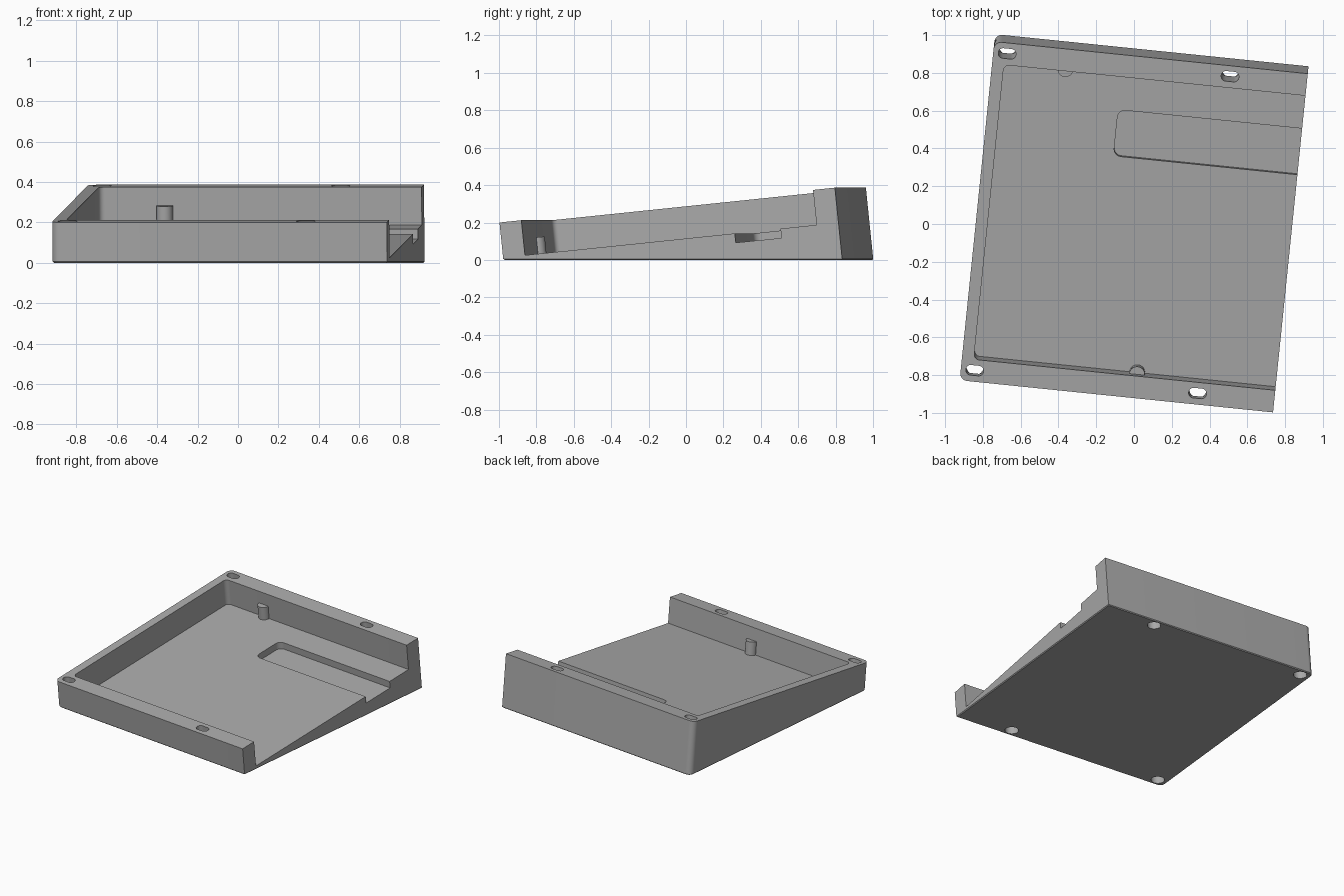
import bpy, bmesh, math
from mathutils import Matrix, Vector

if "Cube" in bpy.data.objects:
    bpy.data.objects.remove(bpy.data.objects["Cube"])

HALF, LENGTH, WALL, DEPTH = 0.834, 1.812, 0.118, 0.188

# Tilted tray frame: x across, y up the slope, z out of the top face
FRAME = (Matrix.Rotation(math.radians(-5.85), 4, 'Z')
         @ Matrix.Translation((0, -0.917, 0.2))
         @ Matrix.Rotation(math.radians(5.9), 4, 'X'))

grey = bpy.data.materials.new("matte grey")
grey.use_nodes = True
grey.diffuse_color = (0.4, 0.4, 0.4, 1)
grey.node_tree.nodes["Principled BSDF"].inputs["Base Color"].default_value = (0.4, 0.4, 0.4, 1)


def outline(x0, x1, y0, y1, left, right, steps=8):
    """Rectangle with rounded left and right corners."""
    pts = []
    corners = ((x1, y1, right, 0), (x0, y1, left, 90), (x0, y0, left, 180), (x1, y0, right, 270))
    for x, y, r, start in corners:
        if r == 0:
            pts.append((x, y))
            continue
        cx = x - r if x == x1 else x + r
        cy = y - r if y == y1 else y + r
        for i in range(steps + 1):
            a = math.radians(start + 90 * i / steps)
            pts.append((cx + r * math.cos(a), cy + r * math.sin(a)))
    return pts


def prism(name, pts, z0, z1, ground=False):
    """Extrude an outline in the tray frame, optionally cut flat on the ground."""
    bm = bmesh.new()
    face = bm.faces.new([bm.verts.new((x, y, z0)) for x, y in pts])
    up = bmesh.ops.extrude_face_region(bm, geom=[face])["geom"]
    bmesh.ops.translate(bm, vec=(0, 0, z1 - z0), verts=[v for v in up if isinstance(v, bmesh.types.BMVert)])
    bmesh.ops.transform(bm, matrix=FRAME, verts=bm.verts)
    if ground:
        bmesh.ops.bisect_plane(bm, geom=bm.verts[:] + bm.edges[:] + bm.faces[:],
                               plane_co=(0, 0, 0), plane_no=(0, 0, 1), clear_inner=True)
        rim = [e for e in bm.edges if e.is_boundary]
        bmesh.ops.holes_fill(bm, edges=rim, sides=0)
        rim = [e for e in bm.edges if all(abs(v.co.z) < 1e-4 for v in e.verts)]
        bmesh.ops.bevel(bm, geom=rim, offset=0.006, segments=1, affect='EDGES')
    bmesh.ops.remove_doubles(bm, verts=bm.verts, dist=1e-5)
    bmesh.ops.recalc_face_normals(bm, faces=bm.faces)
    mesh = bpy.data.meshes.new(name)
    bm.to_mesh(mesh)
    bm.free()
    mesh.materials.append(grey)
    obj = bpy.data.objects.new(name, mesh)
    bpy.context.collection.objects.link(obj)
    return obj


def smooth(obj):
    bpy.ops.object.select_all(action='DESELECT')
    obj.select_set(True)
    bpy.context.view_layer.objects.active = obj
    bpy.ops.object.shade_smooth_by_angle(angle=math.radians(30))


# Wedge body, rounded on the closed left side
tray = prism("tray_body", outline(-HALF, HALF, 0, LENGTH, 0.04, 0), -0.6, 0, ground=True)

# Main pocket and floor recess, both open on the right side
cutters = [
    prism("pocket_cutter", outline(-0.771, 1, WALL, LENGTH - WALL, 0.03, 0), -DEPTH, 0.1),
    prism("recess_cutter", outline(-0.145, 1, 1.252, 1.499, 0.04, 0), -DEPTH - 0.05, -0.1),
]

# Screw slots through the walls, with round openings underneath
for x in (-0.76, 0.426):
    for y, bottom in ((0.06, -0.21), (1.755, -0.38)):
        cutters.append(prism("slot_cutter", outline(x - 0.047, x + 0.047, y - 0.027, y + 0.027, 0.026, 0.026), -0.6, 0.1))
        r = 0.045
        cutters.append(prism("bore_cutter", outline(x - r, x + r, y - r, y + r, r, r), -0.6, bottom + 0.1))

for cutter in cutters:
    cutter.hide_render = True
    mod = tray.modifiers.new("cut", 'BOOLEAN')
    mod.operation = 'DIFFERENCE'
    mod.solver = 'EXACT'
    mod.object = cutter

# Bake the cuts and drop the cutters
graph = bpy.context.evaluated_depsgraph_get()
baked = bpy.data.meshes.new_from_object(tray.evaluated_get(graph))
tray.modifiers.clear()
tray.data = baked
for cutter in cutters:
    bpy.data.objects.remove(cutter)
smooth(tray)

# Half-round support posts against the front and back walls
for name, x, y in (("front_post", 0.097, WALL), ("back_post", -0.445, LENGTH - WALL)):
    r = 0.041
    smooth(prism(name, outline(x - r, x + r, y - r, y + r, r, r), -DEPTH - 0.01, -0.092))
